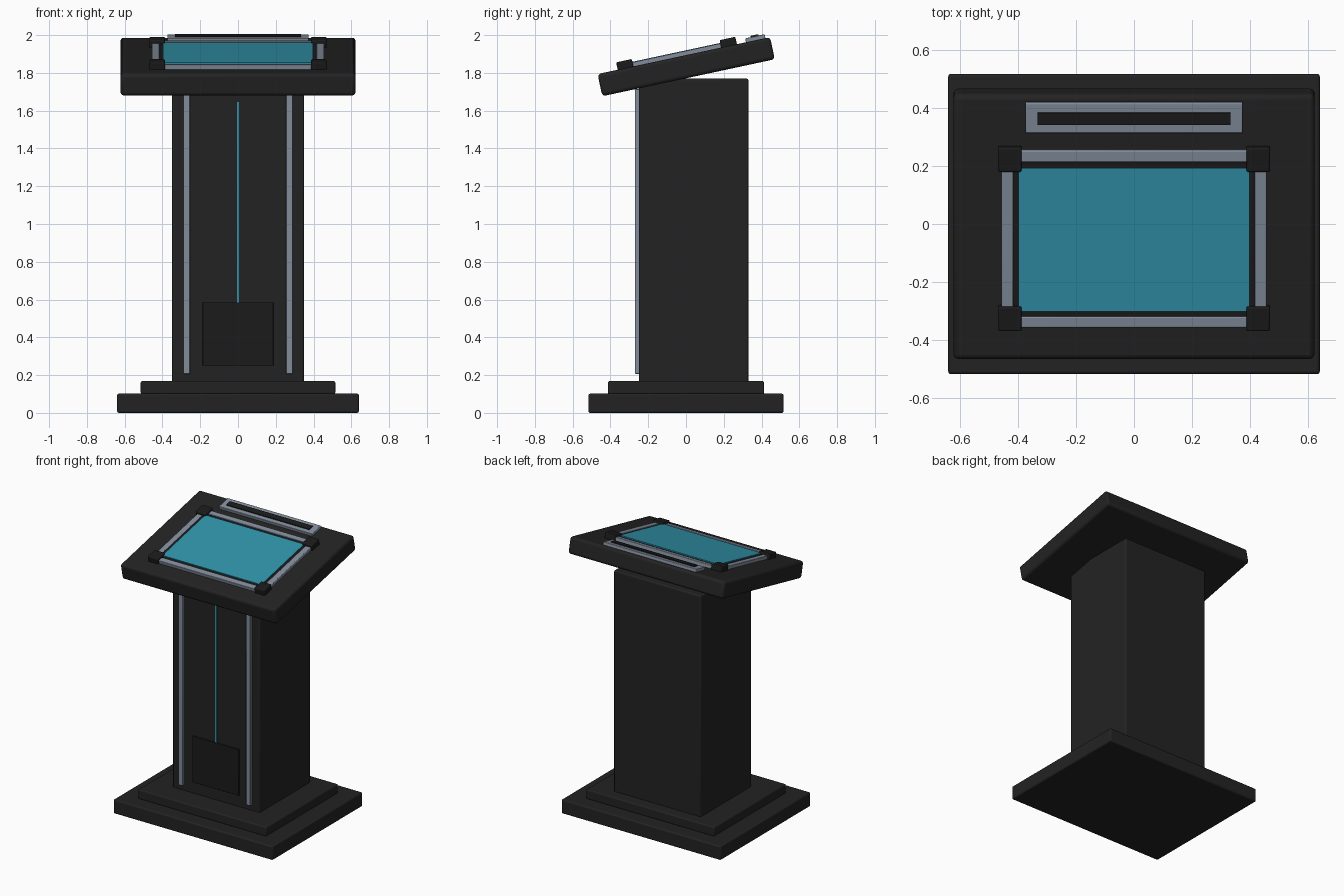
import bpy, math
from mathutils import Matrix, Vector

if "Cube" in bpy.data.objects:
    bpy.data.objects.remove(bpy.data.objects["Cube"])


def material(name, rgb):
    m = bpy.data.materials.new(name)
    m.diffuse_color = (*rgb, 1)
    m.use_nodes = True
    m.node_tree.nodes["Principled BSDF"].inputs["Base Color"].default_value = m.diffuse_color
    return m


DARK = material("charcoal", (0.0165, 0.0165, 0.0165))
BLACK = material("black", (0.011, 0.011, 0.012))
GREY = material("steel grey", (0.225, 0.265, 0.33))
TEAL = material("teal", (0.03, 0.29, 0.40))

# Frame of the tilted desk: origin at the centre of the slab
TILT = Matrix.Translation((0, 0.001, 1.833)) @ Matrix.Rotation(math.radians(12.1), 4, 'X')
TOP = 0.06  # slab half thickness


def box(name, x, y, z, mat, bevel=0.0, frame=None):
    """Box from (min, max) ranges, optionally placed in a tilted frame."""
    bpy.ops.mesh.primitive_cube_add(size=1)
    o = bpy.context.object
    o.name = name
    mid = Vector([(a + b) / 2 for a, b in (x, y, z)])
    size = [b - a for a, b in (x, y, z)]
    o.data.transform(Matrix.Translation(mid) @ Matrix.Diagonal((*size, 1)))
    o.data.materials.append(mat)
    if frame:
        o.matrix_world = frame
    if bevel:
        b = o.modifiers.new("Bevel", 'BEVEL')
        b.width, b.segments = bevel, 3
        bpy.ops.object.shade_smooth_by_angle(angle=math.radians(40))
    return o


def desk(name, x, ytop, h, mat, bevel=0.0, base=-0.005):
    """Part on the sloping top; ytop is its y range as seen from above."""
    w = TOP + h
    v = [(y + w * math.sin(math.radians(12.1))) / math.cos(math.radians(12.1)) for y in ytop]
    return box(name, x, v, (TOP + base, w), mat, bevel, TILT)


# Stepped base and column
box("base", (-0.64, 0.64), (-0.517, 0.517), (0, 0.102), DARK, 0.01)
box("base_step", (-0.515, 0.515), (-0.413, 0.413), (0.10, 0.168), DARK, 0.008)
box("column", (-0.35, 0.35), (-0.25, 0.33), (0.16, 1.77), DARK, 0.01)

# Column front details
for side, s in (("left", -1), ("right", 1)):
    xs = sorted((s * 0.254, s * 0.289))
    box(f"column_trim_{side}", xs, (-0.271, -0.245), (0.207, 1.715), GREY, 0.004)
box("access_panel", (-0.187, 0.187), (-0.259, -0.245), (0.25, 0.585), BLACK, 0.003)
box("light_strip", (-0.006, 0.006), (-0.256, -0.245), (0.585, 1.645), TEAL)

# Tilted desk slab
box("desk_slab", (-0.622, 0.622), (-0.467, 0.467), (-TOP, TOP), DARK, 0.018, TILT)

# Screen with bezel and rails
desk("screen_bezel", (-0.417, 0.417), (-0.322, 0.212), 0.018, BLACK)
desk("screen", (-0.397, 0.397), (-0.302, 0.191), 0.025, TEAL)
for side, s in (("left", -1), ("right", 1)):
    xs = sorted((s * 0.416, s * 0.456))
    desk(f"screen_rail_{side}", xs, (-0.33, 0.22), 0.023, GREY, 0.004)
for side, ys in (("front", (-0.358, -0.321)), ("back", (0.212, 0.251))):
    desk(f"screen_rail_{side}", (-0.43, 0.43), ys, 0.023, GREY, 0.004)

# Corner caps
for sx, s in (("left", -1), ("right", 1)):
    for sy, ys in (("front", (-0.371, -0.288)), ("back", (0.177, 0.26))):
        xs = sorted((s * 0.387, s * 0.468))
        desk(f"corner_cap_{sy}_{sx}", xs, ys, 0.04, BLACK, 0.006)

# Slot at the back of the desk
desk("slot_frame", (-0.374, 0.374), (0.312, 0.415), 0.021, GREY, 0.004)
desk("slot", (-0.333, 0.333), (0.34, 0.381), 0.028, BLACK)
